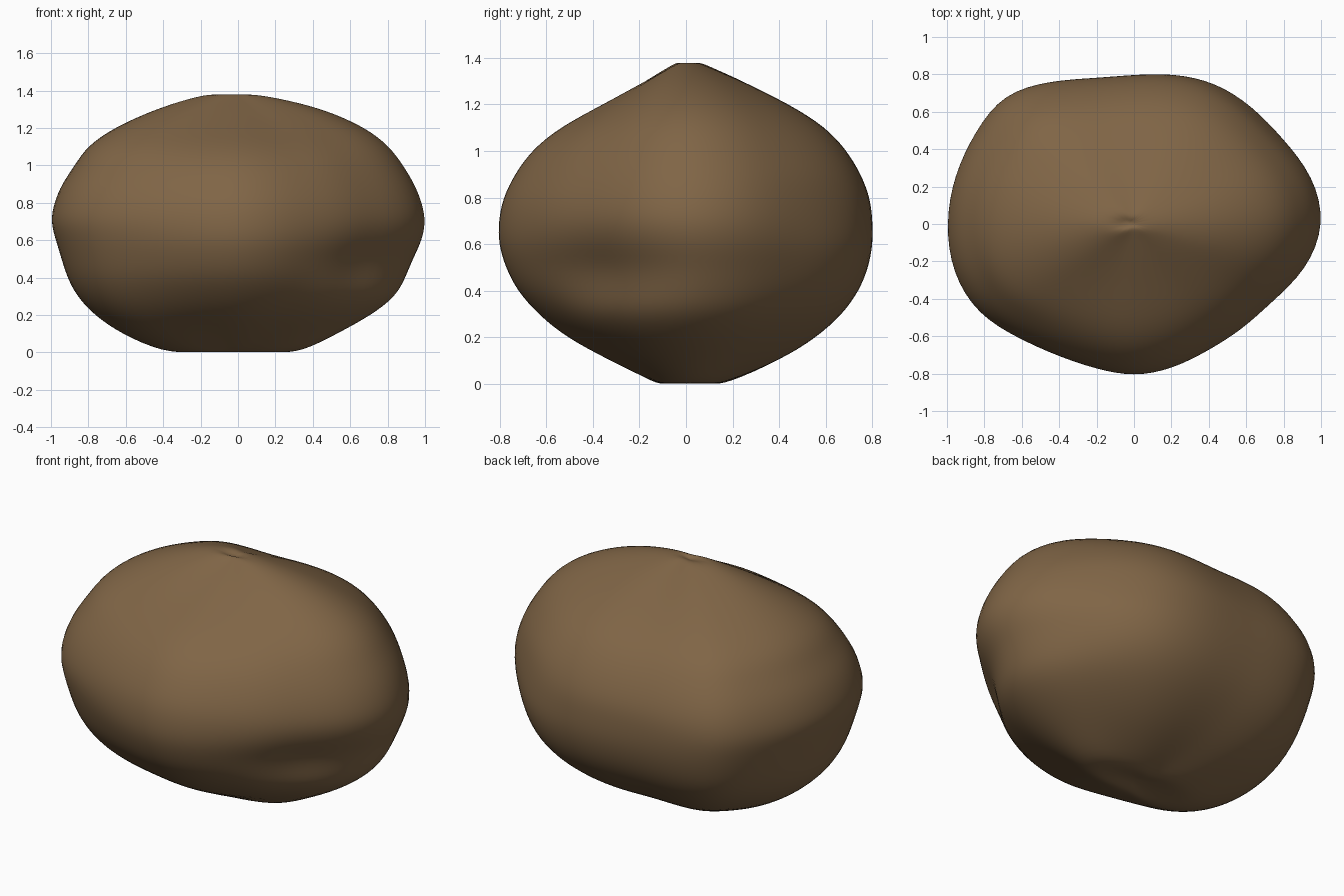
import bpy, bmesh
from math import sin, cos, radians, exp

cube = bpy.data.objects.get("Cube")
if cube:
    bpy.data.objects.remove(cube, do_unlink=True)

# Widest outline seen from above: radius every 15 degrees, starting at +x
outline = [1.02, .99, .915, .885, .865, .825, .79, .80, .88, .985, .98, .995,
           1.005, 1.005, .965, .865, .81, .795, .81, .795, .78, .805, .845, .955]

# Side profiles: height, then reach toward +x, +y, -x, -y
profile = [
    (0, .34, .15, .41, .12), (.1, .53, .40, .63, .32), (.2, .71, .56, .77, .51),
    (.3, .84, .67, .86, .63), (.4, .89, .74, .91, .72), (.5, .93, .78, .94, .77),
    (.6, .98, .80, .97, .80), (.7, 1, .80, 1, .80), (.8, .98, .79, .98, .78),
    (.9, .94, .75, .94, .73), (1, .88, .69, .87, .66), (1.1, .81, .60, .81, .54),
    (1.2, .69, .44, .67, .35), (1.3, .47, .23, .45, .17), (1.36, .22, .09, .26, .06),
    (1.385, .05, .04, .14, .02)]

# Dents and swellings: direction, height, spread in each, strength
lumps = [(332, .48, 22, .12, -.06),   # hollow under the front left shoulder
         (325, .24, 25, .10, .04),    # shelf below the hollow
         (45, .45, 25, .16, .035),    # swelling low on the back left
         (45, .76, 20, .08, -.02)]    # dent above that swelling


def bump(value, centre, width):
    return exp(-((value - centre) / width) ** 2)


def reach(angle, z, px, py, nx, ny):
    """Radius of the rock in one direction at one height."""
    c, s = cos(radians(angle)), sin(radians(angle))
    along_x = px if c > 0 else nx
    along_y = (py if s > 0 else ny) / .8
    ratio = 1 / (c * c / along_x + s * s / along_y)
    relief = sum(amount * bump(angle, a, da) * bump(z, h, dh)
                 for a, h, da, dh, amount in lumps)
    return ratio * (1 + relief) * 1.011


bm = bmesh.new()


def add_ring(z, row, scale=1):
    ring = []
    for i, base in enumerate(outline):
        angle = i * 15
        r = base * reach(angle, z, *row) * scale
        ring.append(bm.verts.new((r * cos(radians(angle)), r * sin(radians(angle)), z)))
    return ring


# Stack of rings, with a smaller one to keep the underside flat
rings = [add_ring(0, profile[0][1:], .6)]
rings += [add_ring(z, row) for z, *row in profile]
count = len(outline)
for low, high in zip(rings, rings[1:]):
    for i in range(count):
        j = (i + 1) % count
        bm.faces.new((low[i], low[j], high[j], high[i]))

# Close the underside and the dimpled summit
bottom = bm.verts.new((0, 0, .02))
top = bm.verts.new((-.03, 0, 1.36))
for i in range(count):
    j = (i + 1) % count
    bm.faces.new((rings[0][j], rings[0][i], bottom))
    bm.faces.new((rings[-1][i], rings[-1][j], top))
bmesh.ops.recalc_face_normals(bm, faces=bm.faces)

mesh = bpy.data.meshes.new("boulder")
bm.to_mesh(mesh)
bm.free()
boulder = bpy.data.objects.new("boulder", mesh)
bpy.context.collection.objects.link(boulder)

# Smooth, rounded surface
subdivision = boulder.modifiers.new("rounding", "SUBSURF")
subdivision.levels = subdivision.render_levels = 2
for face in mesh.polygons:
    face.use_smooth = True

# Brown stone
brown = bpy.data.materials.new("brown stone")
brown.use_nodes = True
colour = (.215, .13, .061, 1)
brown.diffuse_color = colour
brown.node_tree.nodes["Principled BSDF"].inputs["Base Color"].default_value = colour
mesh.materials.append(brown)
